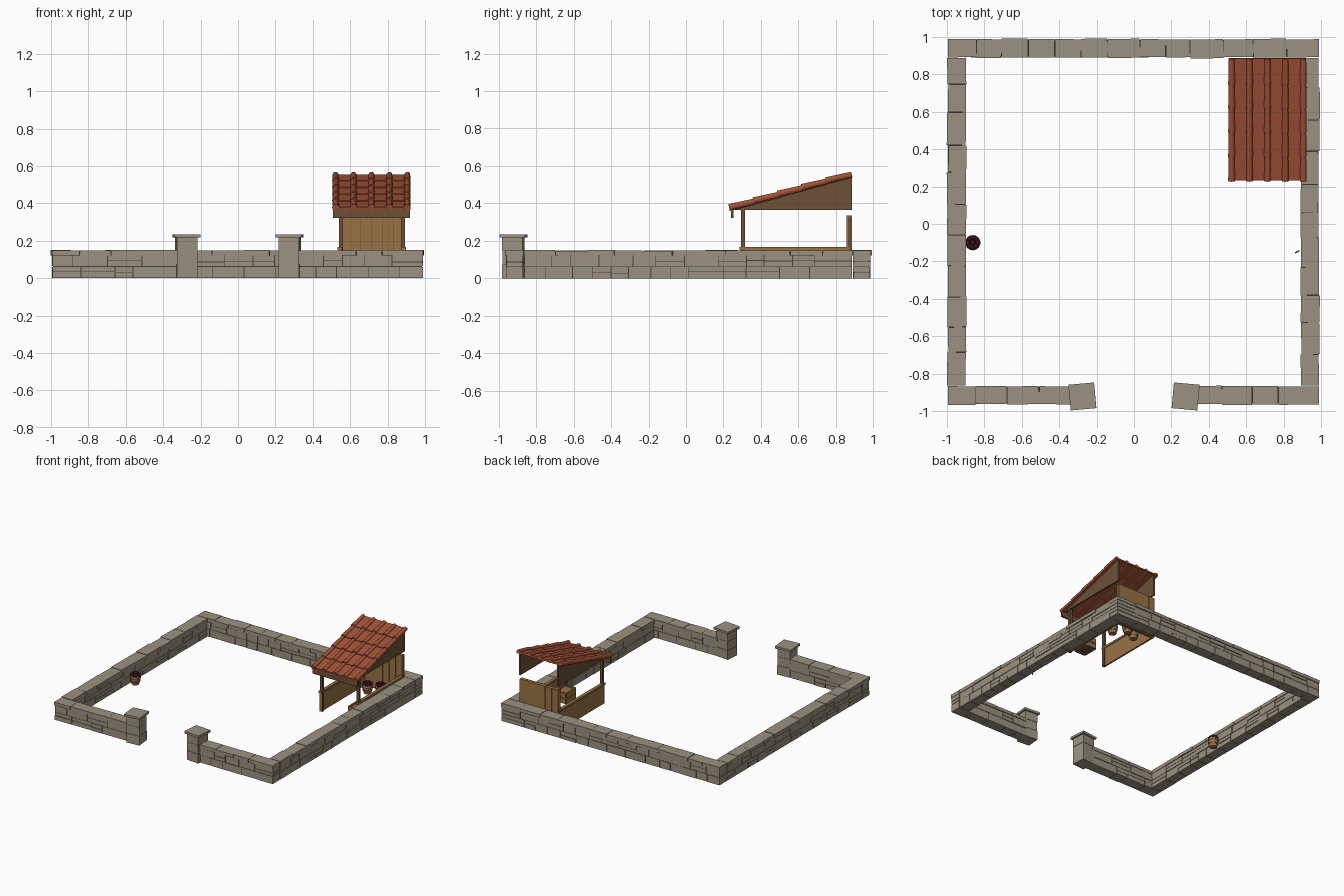
import bpy, bmesh, math, random
from mathutils import Matrix, Vector

if "Cube" in bpy.data.objects:
    bpy.data.objects.remove(bpy.data.objects["Cube"])

random.seed(4)


def material(name, rgb):
    m = bpy.data.materials.new(name)
    m.diffuse_color = (*rgb, 1)
    m.use_nodes = True
    m.node_tree.nodes["Principled BSDF"].inputs["Base Color"].default_value = m.diffuse_color
    return m


STONE = material("stone", (0.33, 0.29, 0.22))
MORTAR = material("dark_mortar", (0.06, 0.052, 0.038))
TILE = material("roof_tile", (0.36, 0.085, 0.038))
WOOD = material("light_wood", (0.32, 0.17, 0.06))
DARK = material("dark_wood", (0.15, 0.08, 0.038))
FRUIT = material("purple_fruit", (0.06, 0.009, 0.018))
IRON = material("iron", (0.03, 0.03, 0.03))


def finish(name, bm, *mats):
    bmesh.ops.recalc_face_normals(bm, faces=bm.faces)
    me = bpy.data.meshes.new(name)
    bm.to_mesh(me)
    bm.free()
    ob = bpy.data.objects.new(name, me)
    for m in mats:
        me.materials.append(m)
    bpy.context.collection.objects.link(ob)
    return ob


def paint(verts, mat):
    for f in {f for v in verts for f in v.link_faces}:
        f.material_index = mat


def box(bm, lo, hi, mat=0, frame=Matrix(), yaw=0.0):
    lo, hi = Vector(lo), Vector(hi)
    m = (frame @ Matrix.Translation((lo + hi) / 2) @ Matrix.Rotation(yaw, 4, 'Z')
         @ Matrix.Diagonal((*(hi - lo), 1)))
    paint(bmesh.ops.create_cube(bm, size=1, matrix=m)["verts"], mat)


def jit(a):
    return random.uniform(-a, a)


def spans(length, lo, hi):
    """Split a length into random stretches."""
    cuts = [0.0]
    while length - cuts[-1] > hi * 1.4:
        cuts.append(cuts[-1] + random.uniform(lo, hi))
    return list(zip(cuts, cuts[1:] + [length]))


# Dry stone walls: dark core, two courses of stones, coping on top
def wall(name, start, end):
    a, b = Vector((*start, 0)), Vector((*end, 0))
    d = b - a
    frame = Matrix.Translation(a) @ Matrix.Rotation(math.atan2(d.y, d.x), 4, 'Z')
    n, g = d.length, 0.0022
    bm = bmesh.new()
    box(bm, (0.006, -0.040, 0.002), (n - 0.006, 0.040, 0.14), 1, frame)
    for z0, z1 in ((0, 0.062), (0.062, 0.122)):
        for s, e in spans(n, 0.09, 0.19):
            mid = (z0 + z1) / 2 + jit(0.006)
            parts = [(z0, mid), (mid, z1)] if random.random() < 0.35 else [(z0, z1)]
            for p, q in parts:
                w = 0.0445 + jit(0.0022)
                box(bm, (s + g, -w, p + (g if p else 0)), (e - g, w, q - g / 2), 0, frame)
    for s, e in spans(n, 0.13, 0.18):
        w = 0.049 + jit(0.002)
        off = jit(0.003)
        box(bm, (s + 0.001, off - w, 0.122), (e - 0.001, off + w, 0.149 + jit(0.002)),
            0, frame, jit(0.02))
    finish(name, bm, STONE, MORTAR)


wall("back_wall", (-0.995, 0.938), (0.99, 0.938))
wall("left_wall", (-0.947, -0.865), (-0.947, 0.889))
wall("right_wall", (0.941, -0.865), (0.941, 0.889))
wall("front_wall_left", (-0.995, -0.915), (-0.325, -0.915))
wall("front_wall_right", (0.325, -0.915), (0.99, -0.915))

# Gate pillars with cap slabs
for side, label in ((-1, "left"), (1, "right")):
    fr = Matrix.Translation((side * 0.276, -0.922, 0)) @ Matrix.Rotation(-side * 0.09, 4, 'Z')
    bm = bmesh.new()
    box(bm, (-0.052, -0.052, 0.002), (0.052, 0.052, 0.215), 1, fr)
    for z0, z1 in ((0, 0.075), (0.077, 0.147), (0.149, 0.217)):
        w = 0.055 + jit(0.001)
        box(bm, (-w, -w, z0), (w, w, z1), 0, fr)
    box(bm, (-0.069, -0.069, 0.217), (0.069, 0.069, 0.235), 0, fr)
    finish("gate_pillar_" + label, bm, STONE, MORTAR)

# Sloped tile roof: overlapping flat rows with round cover tiles
X0, X1, Y0, Y1, ZR = 0.505, 0.922, 0.242, 0.888, 0.363
PITCH = math.atan2(0.18, 0.65)
LEN = (Y1 - Y0) / math.cos(PITCH)
roof = Matrix.Translation((0, Y0, ZR)) @ Matrix.Rotation(PITCH, 4, 'X')
bm = bmesh.new()
ROWS = 5
step = LEN / ROWS
box(bm, (X0 + 0.004, 0, 0), (X1 - 0.004, LEN, 0.010), 0, roof)
for r in range(ROWS):
    tilt = roof @ Matrix.Translation((0, r * step, 0.007)) @ Matrix.Rotation(-0.035, 4, 'X')
    box(bm, (X0 + 0.006, -0.006, 0.002), (X1 - 0.006, step, 0.012), 0, tilt)
    for k in range(5):
        x = X0 + 0.017 + k * (X1 - X0 - 0.034) / 4
        m = (tilt @ Matrix.Translation((x, step / 2 - 0.004, 0.010))
             @ Matrix.Rotation(-math.pi / 2, 4, 'X'))
        bmesh.ops.create_cone(bm, cap_ends=True, segments=12, radius1=0.0185,
                              radius2=0.0155, depth=step + 0.008, matrix=m)
finish("tile_roof", bm, TILE)

# Triangular gables under the roof
bm = bmesh.new()
for x in (0.538, 0.886):
    prof = [(0.262, 0.364), (0.885, 0.364), (0.885, 0.543), (0.262, 0.370)]
    face = bm.faces.new([bm.verts.new((x, y, z)) for y, z in prof])
    ext = bmesh.ops.extrude_face_region(bm, geom=[face])["geom"]
    bmesh.ops.translate(bm, vec=(0.012, 0, 0),
                        verts=[v for v in ext if isinstance(v, bmesh.types.BMVert)])
finish("gables", bm, DARK)

# Front fascia beam
bm = bmesh.new()
box(bm, (X0 + 0.003, 0.240, 0.322), (X1 - 0.003, 0.253, 0.368))
finish("front_beam", bm, DARK)

# Front posts
bm = bmesh.new()
for x in (0.55, 0.882):
    box(bm, (x - 0.011, 0.294, 0), (x + 0.011, 0.316, 0.372))
finish("front_posts", bm, DARK)

# Back boards
bm = bmesh.new()
box(bm, (0.542, 0.864, 0), (0.890, 0.880, 0.33), 1)
for i in range(6):
    x = 0.540 + i * 0.0585
    box(bm, (x + 0.001, 0.857, 0), (x + 0.0575, 0.887, 0.334 + jit(0.002)))
finish("back_boards", bm, WOOD, DARK)

# Low side panels with a top rail
bm = bmesh.new()
for x in (0.545, 0.884):
    box(bm, (x - 0.007, 0.292, 0), (x + 0.007, 0.87, 0.155))
    box(bm, (x - 0.013, 0.285, 0.152), (x + 0.013, 0.872, 0.168))
finish("side_panels", bm, WOOD)

# Open crate in the shed
bm = bmesh.new()
cx, cy, hx, hy, h, t = 0.815, 0.40, 0.048, 0.062, 0.085, 0.006
box(bm, (cx - hx, cy - hy, 0), (cx + hx, cy + hy, 0.012), 1)
for z in (0.0, 0.045):
    for s in (-1, 1):
        box(bm, (cx + s * hx - t, cy - hy, z), (cx + s * hx + t, cy + hy, z + 0.04))
        box(bm, (cx - hx, cy + s * hy - t, z), (cx + hx, cy + s * hy + t, z + 0.04))
box(bm, (cx - hx, cy - hy, 0.065), (cx + hx, cy + hy, 0.075))
finish("crate", bm, WOOD, DARK)


# Fruit baskets: banded round body with a heap of fruit
def basket(name, x, y):
    bm = bmesh.new()
    bands = ((0, 0.028, 0.022, 0.034), (0.022, 0.036, 0.030, 0.038),
             (0.030, 0.036, 0.050, 0.039), (0.050, 0.041, 0.058, 0.041),
             (0.058, 0.039, 0.074, 0.036))
    for i, (z0, r0, z1, r1) in enumerate(bands):
        m = Matrix.Translation((x, y, (z0 + z1) / 2))
        c = bmesh.ops.create_cone(bm, cap_ends=True, segments=14, radius1=r0, radius2=r1,
                                  depth=z1 - z0, matrix=m)
        paint(c["verts"], i % 2)
    for i in range(9):
        a, r = i * math.tau / 8, (0.026 if i < 8 else 0)
        m = Matrix.Translation((x + r * math.cos(a), y + r * math.sin(a),
                                0.078 if i < 8 else 0.086))
        s = bmesh.ops.create_icosphere(bm, subdivisions=2, radius=0.0145, matrix=m)
        paint(s["verts"], 2)
    finish(name, bm, WOOD, DARK, FRUIT)


for i, (x, y) in enumerate(((-0.862, -0.10), (0.645, 0.76), (0.735, 0.80), (0.815, 0.72))):
    basket(f"fruit_basket_{i + 1}", x, y)

# Small iron hook tool leaning on the right wall
bm = bmesh.new()
fr = Matrix.Translation((0.873, -0.148, 0.0)) @ Matrix.Rotation(0.45, 4, 'Z')
box(bm, (-0.004, -0.004, 0.01), (0.004, 0.004, 0.11), 0, fr)
box(bm, (-0.014, -0.003, 0.10), (0.014, 0.003, 0.112), 0, fr)
finish("wall_hook", bm, IRON)
